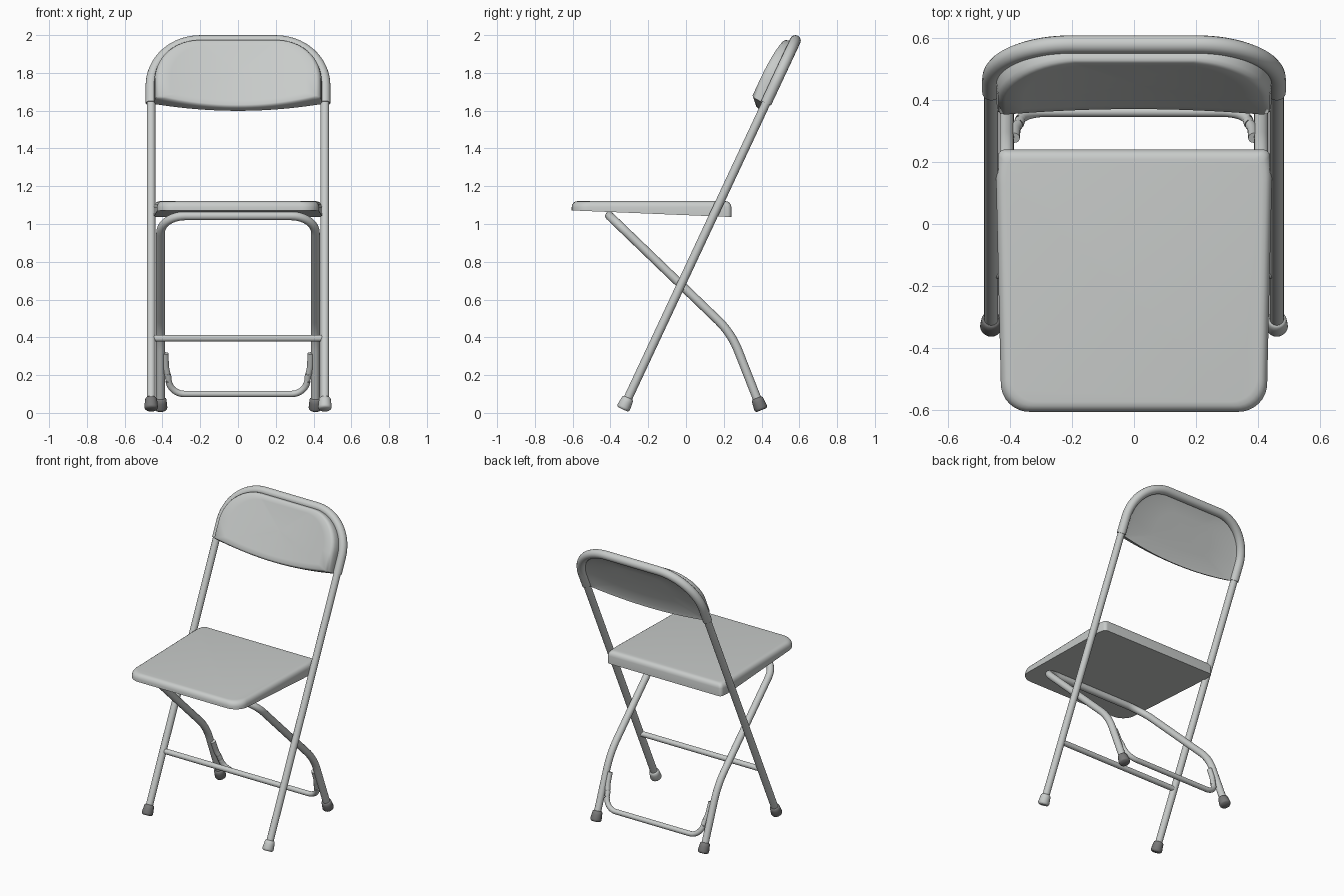
import bpy, bmesh, math
from mathutils import Vector

if "Cube" in bpy.data.objects:
    bpy.data.objects.remove(bpy.data.objects["Cube"])

SIN, COS = 0.4239, 0.9057        # backward lean of the main frame


def material(name, rgb):
    m = bpy.data.materials.new(name)
    m.diffuse_color = (*rgb, 1)
    m.use_nodes = True
    m.node_tree.nodes["Principled BSDF"].inputs["Base Color"].default_value = m.diffuse_color
    return m


GREY = material("light grey", (0.58, 0.60, 0.59))
DARK = material("dark grey rubber", (0.19, 0.19, 0.19))


def lean(x, v, w=0.0):
    """Frame plane: v runs up the slope from the sleeve ends, w forward."""
    return Vector((x, 0.424 + v * SIN - w * COS, 1.64 + v * COS + w * SIN))


def fillet(pts, steps=10, closed=False):
    """Round the corners of a path of (point, tangent length) pairs."""
    out, n = [], len(pts)
    for i, (p, d) in enumerate(pts):
        p = Vector(p)
        if d == 0 or (not closed and i in (0, n - 1)):
            out.append(p)
            continue
        u = (Vector(pts[i - 1][0]) - p).normalized()
        v = (Vector(pts[(i + 1) % n][0]) - p).normalized()
        a, c, k = p + u * d, p + v * d, math.sin(u.angle(v) / 2)
        for s in range(steps + 1):
            t = s / steps
            b0, b1, b2 = (1 - t) ** 2, 2 * t * (1 - t) * k, t * t
            out.append((a * b0 + p * b1 + c * b2) / (b0 + b1 + b2))
    return out


def finish(ob, mat, angle=40):
    ob.data.materials.clear()
    ob.data.materials.append(mat)
    bpy.ops.object.select_all(action='DESELECT')
    ob.select_set(True)
    bpy.context.view_layer.objects.active = ob
    bpy.ops.object.shade_smooth_by_angle(angle=math.radians(angle))
    return ob


def tube(name, pts, radius, mat=GREY):
    cu = bpy.data.curves.new(name, 'CURVE')
    cu.dimensions = '3D'
    cu.bevel_depth, cu.bevel_resolution, cu.use_fill_caps = radius, 6, True
    sp = cu.splines.new('POLY')
    sp.points.add(len(pts) - 1)
    for q, p in zip(sp.points, pts):
        q.co = (*p, 1)
    ob = bpy.data.objects.new(name, cu)
    bpy.context.collection.objects.link(ob)
    bpy.ops.object.select_all(action='DESELECT')
    ob.select_set(True)
    bpy.context.view_layer.objects.active = ob
    bpy.ops.object.convert(target='MESH')
    return finish(bpy.context.object, mat)


def loft(name, rings, mat, angle=40):
    """Skin a stack of equal rings and cap both ends."""
    bm = bmesh.new()
    vs = [[bm.verts.new(p) for p in r] for r in rings]
    n = len(rings[0])
    for a, b in zip(vs, vs[1:]):
        for i in range(n):
            j = (i + 1) % n
            bm.faces.new((a[i], a[j], b[j], b[i]))
    bm.faces.new(vs[0][::-1])
    bm.faces.new(vs[-1])
    bmesh.ops.recalc_face_normals(bm, faces=bm.faces)
    me = bpy.data.meshes.new(name)
    bm.to_mesh(me)
    bm.free()
    ob = bpy.data.objects.new(name, me)
    bpy.context.collection.objects.link(ob)
    return finish(ob, mat, angle)


def foot(name, base, direction, mat):
    """Rubber cap with rounded ends, aligned to its leg."""
    d = Vector(direction).normalized()
    e1 = Vector((1, 0, 0))
    e2 = d.cross(e1)
    rings = []
    for h, r in ((0, .028), (.006, .034), (.014, .036), (.045, .033),
                 (.062, .031), (.068, .024)):
        rings.append([Vector(base) + d * h + (e1 * math.cos(a) + e2 * math.sin(a)) * r
                      for a in (math.tau * k / 20 for k in range(20))])
    loft(name, rings, mat, 60)


# Main leaning legs, rear U-shaped leg frame
for s, side in ((-1, "left"), (1, "right")):
    tube("front_leg_" + side, [lean(s * .46, -1.77), lean(s * .46, .05)], .023)
    foot("front_foot_" + side, lean(s * .46, -1.79), (0, SIN, COS), GREY if s > 0 else DARK)
    foot("rear_foot_" + side, (s * .41, .40, .015), (0, -.394, 1), DARK)

half = [((.41, .396, .025), 0), ((.41, .24, .422), .1), ((.41, -.405, 1.043), .13)]
mirror = lambda h: h + [((-p[0], p[1], p[2]), d) for p, d in h[::-1]]
tube("rear_leg_frame", fillet(mirror(half)), .023)

# Front crossbar and rear lower brace
tube("front_crossbar", [(-.45, -.157, .395), (.45, -.157, .395)], .018)
brace = [((x, .235 - .394 * (z - .422), z), d) for x, z, d in
         ((.385, .315, 0), (.382, .23, .03), (.368, .19, .02), (.368, .1, .085))]
tube("rear_brace", fillet(mirror(brace)), .017)

# Backrest rim sleeve around the arch
arch = [(lean(.46, 0), 0), (lean(.46, .365), .26), (lean(-.46, .365), .26), (lean(-.46, 0), 0)]
tube("backrest_rim", fillet(arch, 16), .029)

# Backrest panel: dished front shell with curled edges, recessed back
outline = [Vector((-.445 + .89 * k / 24, 0, 0)) for k in range(25)]
for p in outline:
    p.y = -.045 + .04 * (p.x / .445) ** 2
top = [((.445, 0, 0), 0), ((.445, .352, 0), .24), ((-.445, .352, 0), .24), ((-.445, 0, 0), 0)]
outline += fillet(top, 14)[1:-1]


def panel_ring(t, h, back=0.0):
    ring = []
    for p in outline:
        x, v = p.x * t, .16 + (p.y - .16) * t
        ring.append(lean(x, v, back + h * (.045 + .04 * min(1, abs(x) / .43) ** 2)))
    return ring


loft("backrest_panel",
     [panel_ring(.02, 0, .012), panel_ring(.5, 0, .012), panel_ring(.88, 0, .008), panel_ring(1, 0)]
     + [panel_ring(t, h) for t, h in ((.995, .45), (.985, .72), (.965, .9), (.93, 1), (.8, 1),
                                      (.6, 1), (.4, 1), (.2, 1), (.02, 1))], GREY, 50)

# Seat: flat top with rolled edge, sloping underside
plan = fillet([((-.427, -.605, 0), .09), ((.427, -.605, 0), .09), ((.445, .17, 0), .03),
               ((.435, .24, 0), .02), ((-.435, .24, 0), .02), ((-.445, .17, 0), .03)], 8, True)


def seat_ring(inset, z=None):
    return [Vector((p.x * (1 - inset / .44), -.1825 + (p.y + .1825) * (1 - inset / .4225),
                    z if z else 1.072 - .035 * (p.y + .605) / .845)) for p in plan]


loft("seat", [seat_ring(0), seat_ring(0, 1.09), seat_ring(.003, 1.103), seat_ring(.01, 1.113),
              seat_ring(.019, 1.119), seat_ring(.032, 1.121)], GREY)
